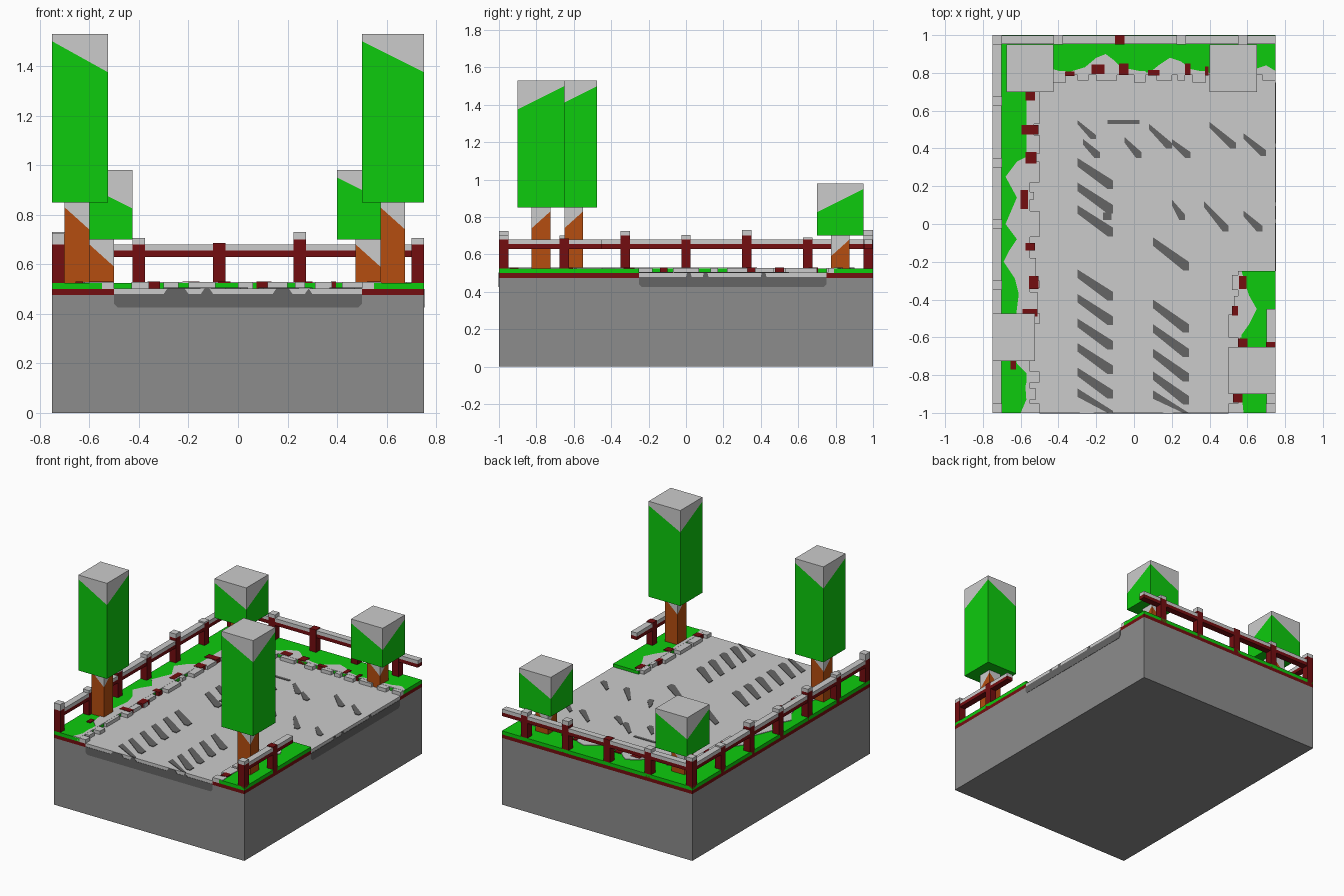
import bpy, bmesh

# Flat colours
def mat(name, r, g, b):
    m = bpy.data.materials.new(name)
    m.diffuse_color = (r, g, b, 1)
    return m

SNOW = mat("snow grey", .60, .60, .60)
GREEN = mat("leaf green", .004, .60, .004)
STONE = mat("stone grey", .265, .265, .265)
ASPHALT = mat("asphalt grey", .13, .13, .13)
RED = mat("dark red wood", .175, .004, .005)
BARK = mat("bark brown", .46, .075, .005)


def finish(name, bm, *mats):
    bmesh.ops.recalc_face_normals(bm, faces=bm.faces[:])
    me = bpy.data.meshes.new(name)
    bm.to_mesh(me)
    bm.free()
    for m in mats:
        me.materials.append(m)
    ob = bpy.data.objects.new(name, me)
    bpy.context.collection.objects.link(ob)
    return ob


def prism(bm, pts, axis, lo, hi):
    """Extrude a 2D outline along an axis from lo to hi."""
    def place(p, w):
        c = list(p)
        c.insert(axis, w)
        return bm.verts.new(c)
    a = [place(p, lo) for p in pts]
    b = [place(p, hi) for p in pts]
    n = len(pts)
    bm.faces.new(a)
    bm.faces.new(b)
    for i in range(n):
        j = (i + 1) % n
        bm.faces.new((a[i], a[j], b[j], b[i]))


def box(bm, x0, x1, y0, y1, z0, z1):
    prism(bm, [(x0, y0), (x1, y0), (x1, y1), (x0, y1)], 2, z0, z1)


def boxes(name, m, *dims):
    bm = bmesh.new()
    for d in dims:
        box(bm, *d)
    return finish(name, bm, m)


# Ground layers
boxes("stone_base", STONE, (-.75, .75, -1, 1, 0, .475))
boxes("dirt_layer", RED, (-.75, -.5, -1, 1, .475, .5), (-.5, .75, .75, 1, .475, .5),
      (.5, .75, -1, -.25, .475, .5))
boxes("grass_layer", GREEN, (-.75, -.55, -1, 1, .5, .525), (-.55, .75, .79, 1, .5, .525),
      (.55, .75, -1, -.25, .5, .525))
boxes("road_bed", SNOW, (-.5, .5, -1, .75, .475, .5), (.5, .75, -.25, .75, .475, .5))
boxes("road_snow", SNOW, (-.55, .55, -1, .79, .5, .503), (.55, .75, -.25, .79, .5, .503))

# Asphalt seen at the cut ends of the road, with wheel-track gaps in the snow
bm = bmesh.new()
def road_end(u0, u1, axis, lo, hi):
    prism(bm, [(u0, .48), (u0, .44), (u0 + .015, .425), (u1 - .015, .425),
               (u1, .44), (u1, .48)], axis, lo, hi)
road_end(-.5, .5, 1, -1.002, -.99)
road_end(-.25, .75, 0, .74, .752)
for a, b in ((-.3, -.2), (-.15, -.1), (.14, .22), (.27, .3)):
    prism(bm, [(a, .48), (a + .015, .502), (b - .015, .502), (b, .48)], 1, -1.002, -.99)
for a, b in ((0, .03), (.09, .12), (.4, .43)):
    prism(bm, [(a, .48), (b, .48), (b - .005, .5), (a + .005, .5)], 0, .74, .752)
finish("asphalt_edge", bm, ASPHALT)

# Diagonal wheel-track marks
bm = bmesh.new()
def mark(x, y, w, h, t):
    pts = [(x, y), (x, y - t), (x + w - .03, y - h - t), (x + w, y - h - t), (x + w, y - h)]
    prism(bm, [(px, max(-1, py)) for px, py in pts], 2, .503, .507)
for y in (.35, .22, .1, -.24, -.37, -.5, -.63, -.76, -.87):
    mark(-.3, y, .19, .12, .045)
for y in (-.07, -.4, -.53, -.66, -.78, -.88):
    mark(.1, y, .19, .13, .045)
for x, y, w, h, t in ((-.3, .55, .1, .08, .02), (-.27, .45, .09, .07, .03), (-.05, .46, .09, .08, .03),
                      (.08, .53, .12, .1, .03), (.2, .45, .1, .07, .03), (.4, .54, .14, .11, .03),
                      (.58, .48, .12, .09, .03), (.2, .13, .07, .08, .03),
                      (.37, .12, .13, .13, .03), (.58, .07, .1, .08, .03)):
    mark(x, y, w, h, t)
box(bm, -.14, .03, .53, .55, .503, .507)
box(bm, -.165, -.12, .02, .06, .503, .507)
finish("wheel_tracks", bm, ASPHALT)

# Snowy blocks along the verge (start, end, inner edge)
left = [(.53, .7, -.5), (.47, .53, -.53), (.37, .47, -.5), (.22, .33, -.5), (.13, .17, -.53),
        (-.07, .07, -.5), (-.28, -.18, -.52), (-.34, -.3, -.5), (-.47, -.36, -.51),
        (-.53, -.47, -.5), (-.72, -.57, -.53), (-.84, -.78, -.5), (-.93, -.87, -.52), (-1, -.95, -.5)]
right = [(-.35, -.27, .52), (-.45, -.38, .53), (-.6, -.48, .5), (-.78, -.65, .5),
         (-.9, -.8, .5), (-1, -.95, .5)]
back = [(-.43, -.36, .75), (-.3, -.24, .76), (-.2, -.09, .76), (0, .06, .75), (.12, .2, .76),
        (.23, .27, .76), (.31, .38, .75), (.42, .52, .76), (.57, .64, .75), (.68, .75, .76)]
bm = bmesh.new()
for a, b, x in left:
    box(bm, -.57, x, a, b, .5, .528)
for a, b, x in right:
    box(bm, x, .57, a, b, .5, .528)
for a, b, y in back:
    box(bm, a, b, y, .81, .5, .528)
finish("verge_snow_blocks", bm, SNOW)

# Bare earth showing through near the verge
bm = bmesh.new()
for x, y, w, h in ((-.55, .68, .05, .05), (-.55, .5, .09, .05), (-.545, .35, .06, .06),
                   (-.58, .13, .04, .1), (-.55, -.12, .05, .04), (-.53, -.31, .05, .07),
                   (-.55, -.47, .08, .04), (-.64, -.745, .03, .05), (-.34, .795, .05, .025),
                   (-.19, .82, .07, .05), (-.055, .82, .05, .06), (.105, .8, .06, .03),
                   (.285, .82, .03, .06), (.385, .81, .02, .05), (.575, -.31, .04, .07),
                   (.535, -.46, .03, .05), (.575, -.63, .05, .05), (.55, -.92, .05, .05)):
    box(bm, x - w / 2, x + w / 2, y - h / 2, y + h / 2, .503, .531)
finish("earth_patches", bm, RED)

# Wavy snow drifts lying on the grass
bm = bmesh.new()
def drift(wave, edge, axis):
    a, b = wave[0][0], wave[-1][0]
    pts = wave + [(b, edge), (a, edge)]
    prism(bm, [(v, u) if axis == 'y' else (u, v) for u, v in pts], 2, .524, .529)
drift([(-1, -.6), (-.93, -.57), (-.86, -.575), (-.8, -.56), (-.74, -.62), (-.6, -.64), (-.45, -.62),
       (-.37, -.61), (-.29, -.63), (-.2, -.69), (-.14, -.66), (-.08, -.62), (0, -.68), (.07, -.65),
       (.14, -.62), (.25, -.68), (.33, -.62), (.36, -.56)], -.55, 'y')
drift([(-.43, .82), (-.36, .8), (-.26, .83), (-.2, .88), (-.15, .9), (-.11, .87), (-.07, .83),
       (.08, .8), (.13, .84), (.19, .88), (.25, .86), (.3, .82), (.4, .8), (.64, .82),
       (.7, .84), (.75, .81)], .79, 'x')
drift([(-1, .58), (-.9, .57), (-.75, .58), (-.6, .56), (-.53, .61), (-.45, .65), (-.38, .61),
       (-.32, .59), (-.25, .57)], .55, 'y')
finish("snow_drifts", bm, SNOW)

# Fence posts: x, y, top of wood, top of snow cap (0 = bare)
posts = [(-.725, -.975, .68, .725), (-.725, -.65, .68, .70), (-.725, -.325, .70, .725),
         (-.725, 0, .68, .705), (-.725, .325, .70, .73), (-.725, .65, .68, .69),
         (-.725, .975, .705, .73), (-.4, .975, .68, .705), (-.075, .975, .685, 0),
         (.25, .975, .70, .73), (.575, .975, .68, .705), (.725, -.975, .68, .705),
         (.725, -.65, .685, 0)]
R = .025
boxes("fence_posts", RED, *[(x - R, x + R, y - R, y + R, .5, t) for x, y, t, c in posts])
boxes("post_snow", SNOW, *[(x - R, x + R, y - R, y + R, t, c) for x, y, t, c in posts if c])
rails = [(-.748, -.702, -.998, .998), (-.702, .75, .952, .998), (.702, .748, -.998, -.45)]
boxes("fence_rails", RED, *[r + (.63, .655) for r in rails])
boxes("rail_snow", SNOW, *[r + (.655, .68) for r in rails])


# Blocks whose snow hangs lower on two opposite corners
def snowy_block(name, m, x0, x1, y0, y1, z0, z1, short, long):
    bm = bmesh.new()
    xy = [(x0, y0), (x1, y0), (x1, y1), (x0, y1)]
    rows = [[bm.verts.new((x, y, z)) for (x, y), z in zip(xy, zs)]
            for zs in ([z0] * 4, [z1 - short, z1 - long] * 2, [z1] * 4)]
    bm.faces.new(rows[0])
    bm.faces.new(rows[2]).material_index = 1
    for k in (0, 1):
        for i in range(4):
            j = (i + 1) % 4
            f = bm.faces.new((rows[k][i], rows[k][j], rows[k + 1][j], rows[k + 1][i]))
            f.material_index = k
    finish(name, bm, m, SNOW)


# Trees: centre, crown bottom, crown top
for n, (x, y, zb, zt) in {"front_left": (-.65, -.6, .85, 1.53), "front_right": (.625, -.775, .85, 1.53),
                          "back_left": (-.55, .825, .7, .98), "back_right": (.525, .825, .7, .98)}.items():
    snowy_block(n + "_tree_trunk", BARK, x - .05, x + .05, y - .05, y + .05, .5, zb, .02, .11)
    snowy_block(n + "_tree_crown", GREEN, max(-.75, x - .125), x + .125,
                y - .125, y + .125, zb, zt, .03, .155)
